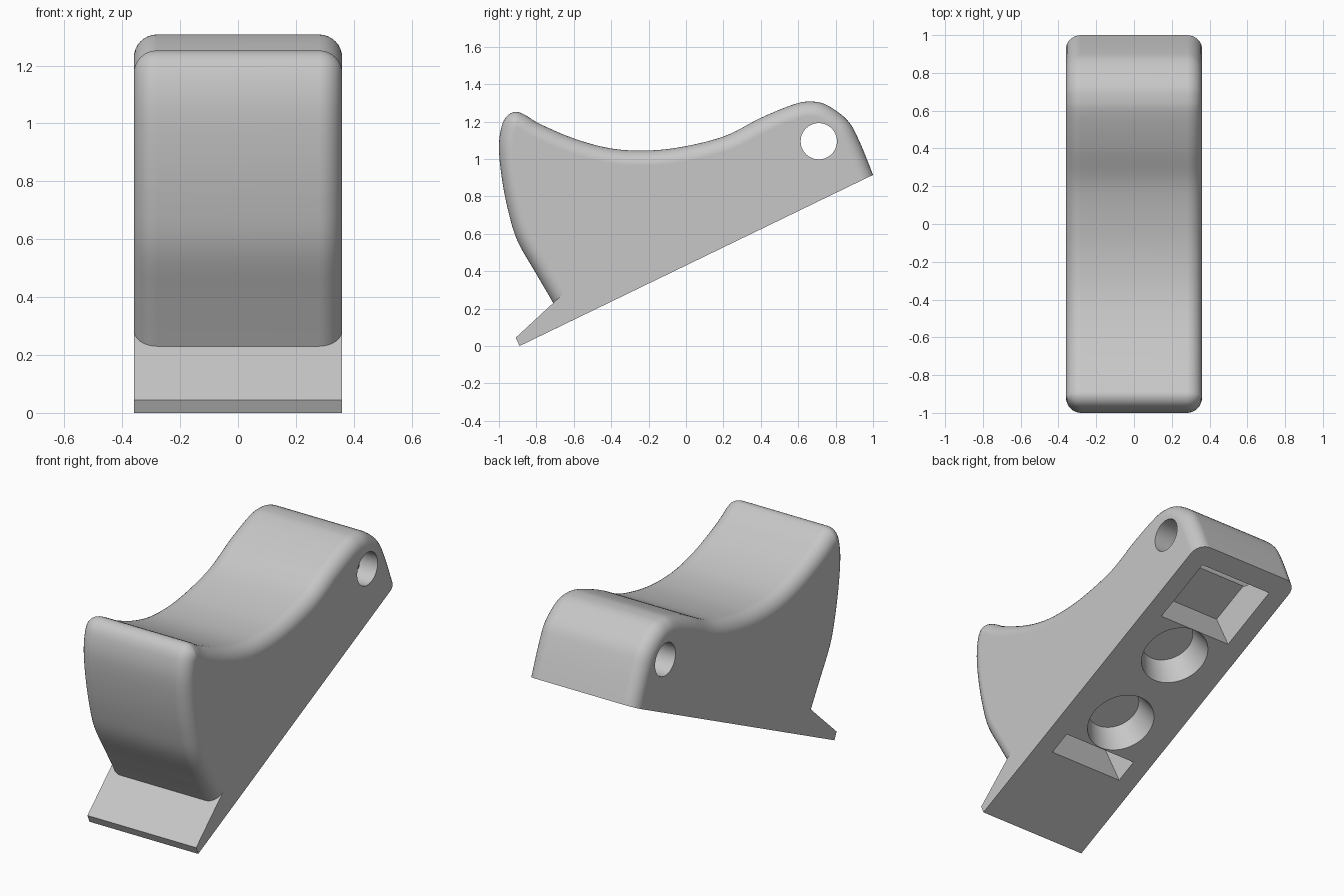
import bpy, bmesh, math
from mathutils import Vector, Matrix

if "Cube" in bpy.data.objects:
    bpy.data.objects.remove(bpy.data.objects["Cube"], do_unlink=True)

HALF_W, FILLET, STEPS = 0.36, 0.08, 8
TIP = Vector((0, -0.89, 0))
TILT = math.atan2(0.915, 1.89)
# Frame of the sloping base: x across, y along the base, z into the body
BASE = Matrix.Translation(TIP) @ Matrix.Rotation(TILT, 4, 'X')

grey = bpy.data.materials.new("plain_grey")
grey.use_nodes = True
grey.diffuse_color = (0.57, 0.57, 0.57, 1)
grey.node_tree.nodes["Principled BSDF"].inputs["Base Color"].default_value = grey.diffuse_color


def make_object(name, bm):
    bmesh.ops.recalc_face_normals(bm, faces=bm.faces[:])
    mesh = bpy.data.meshes.new(name)
    bm.to_mesh(mesh)
    bm.free()
    mesh.materials.append(grey)
    obj = bpy.data.objects.new(name, mesh)
    bpy.context.collection.objects.link(obj)
    return obj


def smooth_path(pts, n=6):
    """Catmull-Rom curve through the points."""
    p = [Vector(q) for q in pts]
    p = [2 * p[0] - p[1]] + p + [2 * p[-1] - p[-2]]
    out = []
    for a, b, c, d in zip(p, p[1:], p[2:], p[3:]):
        for i in range(n):
            t = i / n
            out.append(0.5 * (2 * b + (c - a) * t + (2 * a - 5 * b + 4 * c - d) * t ** 2
                              + (3 * b - a - 3 * c + d) * t ** 3))
    return out + [p[-2]]


def inset(path, dist):
    """Move the path inward, collapsing any points that would fold over."""
    out = []
    for i, p in enumerate(path):
        t = (path[min(i + 1, len(path) - 1)] - path[max(i - 1, 0)]).normalized()
        q = p + Vector((t.y, -t.x)) * dist
        folded = min((q - o).length for o in path) < dist * 0.97
        out.append(out[-1] if folded and out else q)
    return out


def boolean(obj, other, operation):
    mod = obj.modifiers.new(other.name, 'BOOLEAN')
    mod.operation, mod.solver, mod.object = operation, 'EXACT', other
    bpy.context.view_layer.objects.active = obj
    bpy.ops.object.modifier_apply(modifier=mod.name)
    bpy.data.objects.remove(other, do_unlink=True)


# Saddle outline from below the toe, over the front crest, to the rear end
outline = smooth_path([
    (-0.56, -0.04), (-0.71, 0.23), (-0.80, 0.385), (-0.90, 0.56), (-0.95, 0.72),
    (-0.985, 0.90), (-1.0, 1.06), (-0.987, 1.17), (-0.957, 1.23), (-0.91, 1.252),
    (-0.86, 1.235), (-0.78, 1.187), (-0.60, 1.11), (-0.42, 1.06), (-0.25, 1.045),
    (-0.05, 1.06), (0.20, 1.12), (0.40, 1.22), (0.57, 1.29), (0.66, 1.307),
    (0.75, 1.29), (0.86, 1.21), (0.92, 1.11), (1.0, 0.915), (1.07, 0.72)])

# Body: outline lofted across the width with rounded rims
side = []
for k in range(STEPS + 1):
    a = math.pi / 2 * k / STEPS
    side.append((HALF_W - FILLET + FILLET * math.sin(a), FILLET * (1 - math.cos(a))))
stations = [(-x, d) for x, d in reversed(side)] + side
bm = bmesh.new()
rings = [[bm.verts.new((x, p.x, p.y)) for p in inset(outline, d)] for x, d in stations]
for r0, r1 in zip(rings, rings[1:]):
    for i in range(len(r0)):
        j = (i + 1) % len(r0)
        bm.faces.new((r0[i], r0[j], r1[j], r1[i]))
bm.faces.new(rings[0])
bm.faces.new(rings[-1])
bmesh.ops.remove_doubles(bm, verts=bm.verts[:], dist=0.0001)
bmesh.ops.recalc_face_normals(bm, faces=bm.faces[:])

# Flat sloping base
down = BASE.to_3x3() @ Vector((0, 0, -1))
bmesh.ops.bisect_plane(bm, geom=bm.verts[:] + bm.edges[:] + bm.faces[:],
                       plane_co=TIP, plane_no=down, clear_outer=True)
bmesh.ops.holes_fill(bm, edges=[e for e in bm.edges if e.is_boundary], sides=0)
body = make_object("saddle_body", bm)

# Toe wedge
bm = bmesh.new()
foot = bm.faces.new([bm.verts.new((-HALF_W, y, z)) for y, z in
                     ((-0.89, 0), (-0.91, 0.045), (-0.6, 0.332), (-0.5, 0.189))])
geom = bmesh.ops.extrude_face_region(bm, geom=[foot])["geom"]
bmesh.ops.translate(bm, vec=(2 * HALF_W, 0, 0),
                    verts=[g for g in geom if isinstance(g, bmesh.types.BMVert)])
boolean(body, make_object("toe", bm), 'UNION')


def cut_box(name, start, end, depth, half_w=0.245):
    """Rectangular pocket in the base."""
    bm = bmesh.new()
    low = -0.1
    size = Matrix.Diagonal((2 * half_w, end - start, depth - low, 1))
    place = Matrix.Translation((0, (start + end) / 2, (depth + low) / 2))
    bmesh.ops.create_cube(bm, size=1, matrix=BASE @ place @ size)
    boolean(body, make_object(name, bm), 'DIFFERENCE')


def cut_cone(name, matrix, r1, r2, depth):
    bm = bmesh.new()
    bmesh.ops.create_cone(bm, cap_ends=True, segments=48, radius1=r1, radius2=r2,
                          depth=depth, matrix=matrix)
    boolean(body, make_object(name, bm), 'DIFFERENCE')


# Base pockets, tapered round recesses and cross hole
cut_box("front_slot", 0.52, 0.66, 0.30)
cut_box("rear_pocket", 1.58, 1.98, 0.23)
for label, along in (("front_recess", 0.86), ("rear_recess", 1.385)):
    cut_cone(label, BASE @ Matrix.Translation((0, along, 0.05)), 0.21, 0.15, 0.2)
cut_cone("cross_hole", Matrix.Translation((0, 0.71, 1.095)) @ Matrix.Rotation(math.pi / 2, 4, 'Y'),
         0.097, 0.097, 1.0)

# Smooth curves with crisp edges
bpy.ops.object.select_all(action='DESELECT')
body.select_set(True)
bpy.context.view_layer.objects.active = body
bpy.ops.object.shade_smooth_by_angle(angle=math.radians(30))
weighted = body.modifiers.new("even_shading", 'WEIGHTED_NORMAL')
weighted.keep_sharp = True
